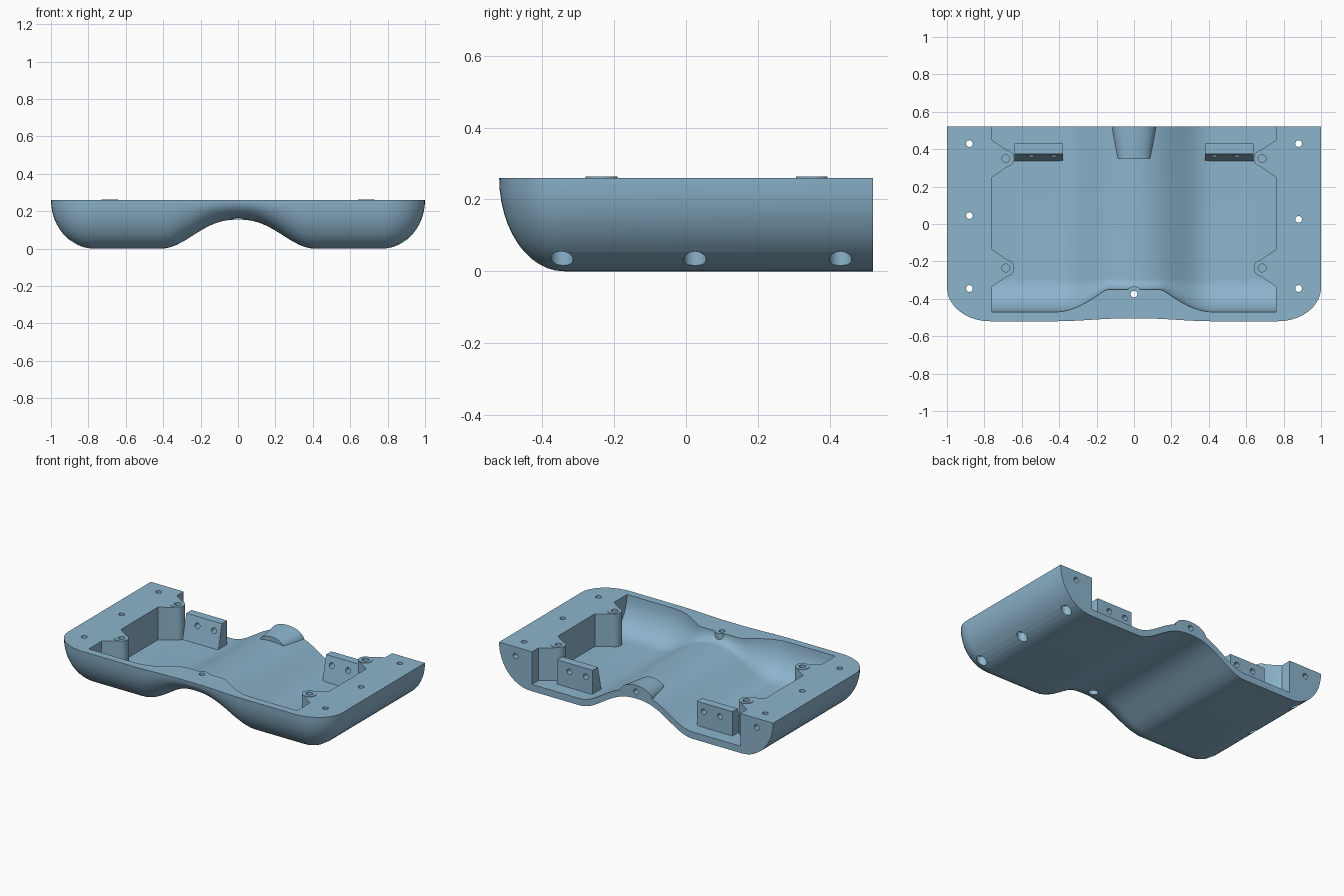
import bpy, bmesh, math
from mathutils import Matrix

if "Cube" in bpy.data.objects:
    bpy.data.objects.remove(bpy.data.objects["Cube"])

TOP, BACK, WALL = 0.26, 0.52, 0.045
mat = bpy.data.materials.new("steel_blue")
mat.diffuse_color = (0.262, 0.456, 0.604, 1)
mat.use_nodes = True
mat.node_tree.nodes["Principled BSDF"].inputs["Base Color"].default_value = mat.diffuse_color


def hump(x):
    """Height of the arched underside."""
    u = min(abs(x) / 0.41, 1)
    return 0.155 * (0.5 + 0.5 * math.cos(math.pi * u ** 1.2))


def finish(bm, name):
    bmesh.ops.recalc_face_normals(bm, faces=bm.faces)
    me = bpy.data.meshes.new(name)
    bm.to_mesh(me)
    bm.free()
    me.materials.append(mat)
    ob = bpy.data.objects.new(name, me)
    bpy.context.collection.objects.link(ob)
    return ob


def loft(name, rings):
    """Skin closed rings and cap both ends."""
    bm = bmesh.new()
    vs = [[bm.verts.new(p) for p in r] for r in rings]
    n = len(rings[0])
    for a, b in zip(vs, vs[1:]):
        for i in range(n):
            j = (i + 1) % n
            bm.faces.new((a[i], a[j], b[j], b[i]))
    bm.faces.new(vs[0])
    bm.faces.new(vs[-1])
    return finish(bm, name)


def cylinder(name, r, start, length, axis="Z"):
    bm = bmesh.new()
    bmesh.ops.create_cone(bm, cap_ends=True, segments=24, radius1=r, radius2=r, depth=length)
    bmesh.ops.translate(bm, verts=bm.verts, vec=(0, 0, length / 2))
    if axis == "Y":
        bmesh.ops.rotate(bm, verts=bm.verts, matrix=Matrix.Rotation(-math.pi / 2, 3, "X"))
    bmesh.ops.translate(bm, verts=bm.verts, vec=start)
    return finish(bm, name)


def boolean(ob, tools, op="DIFFERENCE"):
    """Apply each tool in turn, then discard it."""
    bpy.context.view_layer.objects.active = ob
    for t in tools:
        m = ob.modifiers.new("cut", "BOOLEAN")
        m.operation, m.solver, m.object = op, "EXACT", t
        bpy.ops.object.modifier_apply(modifier=m.name)
        bpy.data.objects.remove(t)


# Outer shell: rounded sides and front, arched underside, open flat back
BX, BY, RX, RY, N = 0.77, -0.34, 0.23, 0.18, 12
xs = [-BX + 2 * BX * i / 56 for i in range(57)]
fan = [math.pi / 2 * i / 10 for i in range(11)]
path = [(-BX, BACK, -1, 0)]
path += [(-BX, BY, -math.cos(a), -math.sin(a)) for a in fan]
path += [(x, BY, 0, -1) for x in xs[1:-1]]
path += [(BX, BY, math.sin(a), -math.cos(a)) for a in fan]
path += [(BX, BACK, 1, 0)]
bm = bmesh.new()
cols = []
for x, y, dx, dy in path:
    col = []
    for k in range(N + 1):
        a = math.pi / 2 * k / N
        ry = RY - 0.1 * hump(x)
        col.append(bm.verts.new((x + dx * RX * math.sin(a), y + dy * ry * math.sin(a),
                                 TOP - (TOP - hump(x)) * math.cos(a))))
    cols.append(col)
for a, b in zip(cols, cols[1:]):
    for k in range(N):
        bm.faces.new((a[k], a[k + 1], b[k + 1], b[k]))
front = [cols[i][0] for i in range(11, len(cols) - 11)]
front = [cols[1][0]] + front + [cols[-2][0]]
rear = [cols[0][0]] + [bm.verts.new((x, BACK, hump(x))) for x in xs[1:-1]] + [cols[-1][0]]
for i in range(len(rear) - 1):
    bm.faces.new((front[i], front[i + 1], rear[i + 1], rear[i])) if len(front) == len(rear) else \
        bm.faces.new((front[i + 1], front[i + 2], rear[i + 1], rear[i]))
bm.faces.new([c[N] for c in cols])
bm.faces.new(cols[0][:0:-1] + rear + cols[-1][1:])
bmesh.ops.remove_doubles(bm, verts=bm.verts, dist=1e-5)
shell = finish(bm, "case_shell")

# Cavity: follows the arch, sweeps up to a scalloped front edge
rings = []
for i in range(77):
    x = -0.76 + 1.52 * i / 76
    g = hump(x) + WALL
    s = min(max((abs(x) - 0.15) / 0.27, 0), 1)
    yf = -0.35 - 0.12 * math.sin(math.pi / 2 * s)
    ring = [(x, yf, 0.4)]
    for k in range(10, -1, -1):
        a = math.pi / 2 * k / 10
        ring.append((x, -0.29 + (yf + 0.29) * math.sin(a), g + (TOP - g) * (1 - math.cos(a))))
    rings.append(ring + [(x, 0.6, g), (x, 0.6, 0.4)])
cavity = loft("cavity", rings)

keep = []
for s in (-1, 1):
    # Screw bosses blended into the side walls
    for cy in (-0.235, 0.35):
        arc = [math.radians(t) for t in range(-80, 81, 16)]
        pts = [(0.80, cy - 0.10), (0.76, cy - 0.10)]
        pts += [(0.685 - 0.045 * math.cos(t), cy + 0.045 * math.sin(t)) for t in arc]
        pts += [(0.76, cy + 0.10), (0.80, cy + 0.10)]
        keep.append(loft("boss", [[(s * x, y, z) for x, y in pts] for z in (0.01, TOP)]))
    # Upright mounting blocks with a sloping front
    prof = [(0.33, 0.01), (0.375, 0.205), (0.43, 0.205), (0.43, 0.01)]
    keep.append(loft("block", [[(s * x, y, z) for y, z in prof] for x in (0.38, 0.64)]))
# Rear bump on the arch and the front centre boss
bump = []
for y, w, h in ((0.35, 0.09, 0.055), (0.7, 0.15, 0.08)):
    bump.append([(w * math.cos(t), y, 0.175 + h * math.sin(t))
                 for t in (2 * math.pi * i / 32 for i in range(32))])
keep.append(loft("bump", bump))
keep.append(cylinder("front_boss", 0.042, (0, -0.375, 0.17), 0.09))
boolean(cavity, keep)
boolean(shell, [cavity])

# Raised pads on the bosses
pads = [cylinder("pad", 0.044, (s * 0.685, cy, 0.2), 0.063) for s in (-1, 1) for cy in (-0.235, 0.35)]
boolean(shell, pads, "UNION")

# Screw holes and counterbores
holes = []
for s, mid in ((-1, 0.045), (1, 0.025)):
    for y in (-0.345, mid, 0.43):
        holes.append(cylinder("hole", 0.018, (s * 0.88, y, -0.1), 0.5))
        holes.append(cylinder("counterbore", 0.031, (s * 0.88, y, -0.1), 0.18))
    for y in (-0.235, 0.35):
        holes.append(cylinder("hole", 0.021, (s * 0.685, y, 0.1), 0.3))
    for x in (0.43, 0.55):
        holes.append(cylinder("hole", 0.018, (s * x, 0.3, 0.15), 0.2, "Y"))
    holes.append(cylinder("hole", 0.018, (s * 0.88, 0.46, 0.2), 0.2, "Y"))
holes.append(cylinder("hole", 0.018, (0, -0.375, 0.1), 0.3))
holes.append(cylinder("counterbore", 0.03, (0, -0.375, 0.05), 0.14))
holes.append(cylinder("hole", 0.018, (0, 0.42, 0.2), 0.2, "Y"))
boolean(shell, holes)

bpy.ops.object.select_all(action="DESELECT")
shell.select_set(True)
bpy.context.view_layer.objects.active = shell
bpy.ops.object.shade_smooth_by_angle(angle=math.radians(30))
